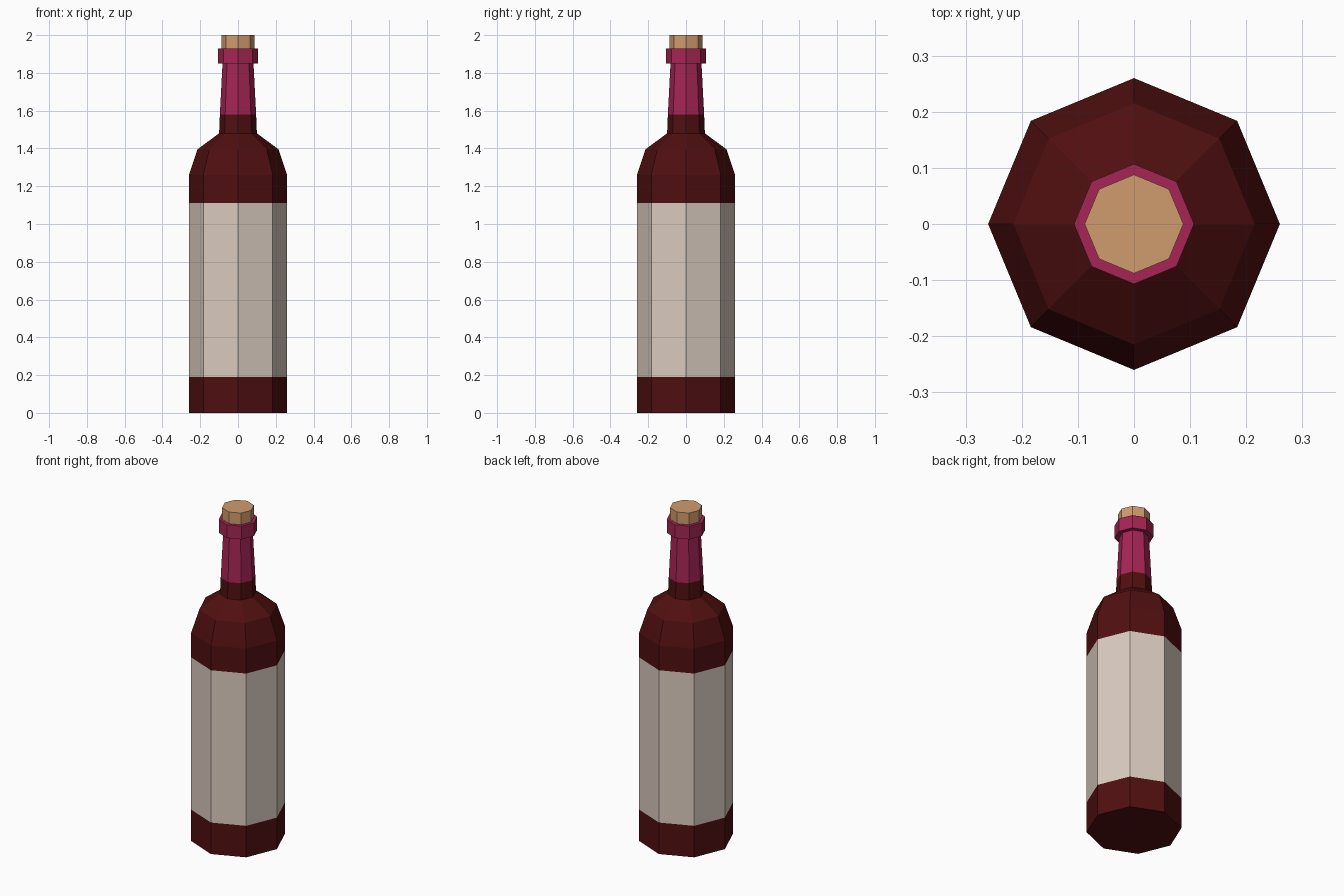
import bpy, bmesh, math

if "Cube" in bpy.data.objects:
    bpy.data.objects.remove(bpy.data.objects["Cube"])

SIDES = 8


def material(name, rgb):
    # sRGB 0-255 to linear
    lin = [((c / 255 + 0.055) / 1.055) ** 2.4 if c > 10 else c / 255 / 12.92 for c in rgb]
    m = bpy.data.materials.new(name)
    m.diffuse_color = (*lin, 1)
    m.use_nodes = True
    m.node_tree.nodes["Principled BSDF"].inputs["Base Color"].default_value = m.diffuse_color
    return m


wine = material("dark red glass", (80, 15, 16))
paper = material("cream label", (218, 203, 191))
foil = material("crimson foil", (165, 37, 85))
cork = material("tan cork", (208, 156, 110))


def lathe(name, profile, mats, cap_bottom=False, cap_top=False, rule=None):
    """Eight-sided turned part from (radius, height) points."""
    bm = bmesh.new()
    rings = [[bm.verts.new((r * math.cos(math.tau * i / SIDES),
                            r * math.sin(math.tau * i / SIDES), z))
              for i in range(SIDES)] for r, z in profile]
    for a, b in zip(rings, rings[1:]):
        for i in range(SIDES):
            j = (i + 1) % SIDES
            f = bm.faces.new((a[i], a[j], b[j], b[i]))
            if rule:
                f.material_index = rule(f.calc_center_median().z)
    if cap_bottom:
        bm.faces.new(rings[0][::-1])
    if cap_top:
        bm.faces.new(rings[-1])
    me = bpy.data.meshes.new(name)
    bm.to_mesh(me)
    bm.free()
    for m in mats:
        me.materials.append(m)
    ob = bpy.data.objects.new(name, me)
    bpy.context.collection.objects.link(ob)
    return ob


# Glass body with the paper label as a painted height band
lathe("bottle_body",
      [(0.26, 0), (0.26, 0.19), (0.26, 1.11), (0.26, 1.26),
       (0.215, 1.395), (0.10, 1.48), (0.096, 1.58)],
      [wine, paper], cap_bottom=True,
      rule=lambda z: 1 if 0.19 < z < 1.11 else 0)

# Foil sleeve continuing the neck, then the lip ring
lathe("neck_foil", [(0.096, 1.58), (0.082, 1.85)], [foil])
lathe("lip_ring", [(0.082, 1.85), (0.107, 1.85), (0.107, 1.93), (0.088, 1.93)], [foil])

# Cork stopper
lathe("cork_stopper", [(0.088, 1.93), (0.088, 2.0)], [cork], cap_top=True)
